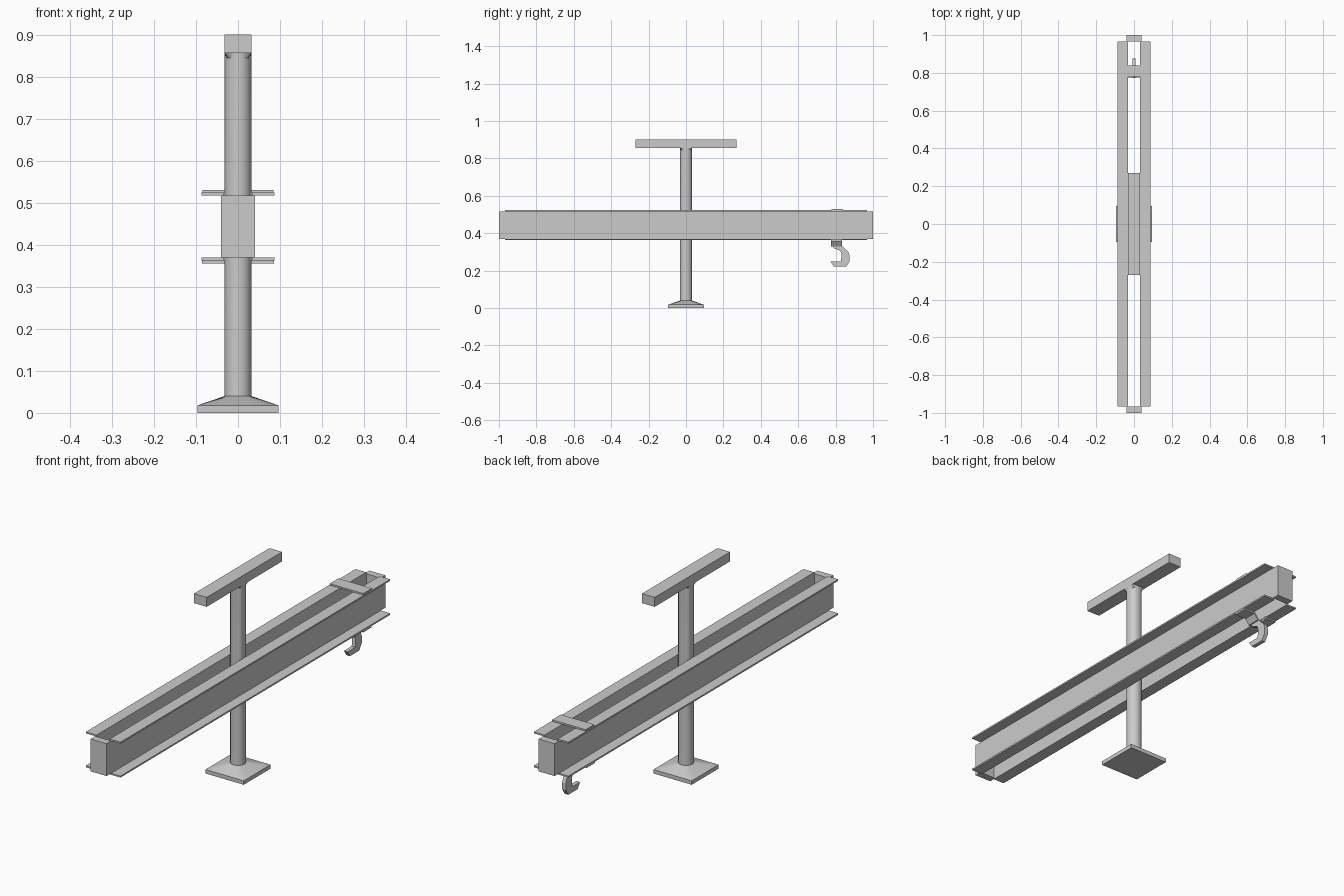
import bpy, bmesh, math
from mathutils import Vector

if "Cube" in bpy.data.objects:
    bpy.data.objects.remove(bpy.data.objects["Cube"])


def finish(name, bm):
    bmesh.ops.recalc_face_normals(bm, faces=bm.faces[:])
    mesh = bpy.data.meshes.new(name)
    bm.to_mesh(mesh)
    bm.free()
    obj = bpy.data.objects.new(name, mesh)
    bpy.context.collection.objects.link(obj)
    return obj


def box(name, lo, hi):
    bm = bmesh.new()
    bmesh.ops.create_cube(bm, size=1)
    for v in bm.verts:
        v.co = [(l + h) / 2 + c * (h - l) for l, h, c in zip(lo, hi, v.co)]
    return finish(name, bm)


def extrude_profile(name, points, direction):
    # closed 3D outline swept along a vector
    bm = bmesh.new()
    face = bm.faces.new([bm.verts.new(p) for p in points])
    res = bmesh.ops.extrude_face_region(bm, geom=[face], use_keep_orig=True)
    bmesh.ops.translate(bm, vec=Vector(direction),
                        verts=[g for g in res["geom"] if isinstance(g, bmesh.types.BMVert)])
    return finish(name, bm)


SIDES = 32


def ring(bm, r, z, square=False):
    verts = []
    for i in range(SIDES):
        a = 2 * math.pi * i / SIDES
        c, s = math.cos(a), math.sin(a)
        k = r / max(abs(c), abs(s)) if square else r
        verts.append(bm.verts.new((c * k, s * k, z)))
    return verts


def loft(name, rings):
    bm = bmesh.new()
    loops = [ring(bm, *r) for r in rings]
    for a, b in zip(loops, loops[1:]):
        for i in range(SIDES):
            j = (i + 1) % SIDES
            bm.faces.new((a[i], a[j], b[j], b[i]))
    bm.faces.new(loops[0])
    bm.faces.new(loops[-1])
    return finish(name, bm)


# square foot, round post flaring back to a square under the handle
post = loft("post_with_foot", [
    (0.096, 0.0, True), (0.096, 0.018, True),
    (0.032, 0.04), (0.032, 0.845), (0.032, 0.857, True)])
bpy.context.view_layer.objects.active = post
post.select_set(True)
bpy.ops.object.shade_smooth_by_angle(angle=math.radians(20))
post.select_set(False)

# top crossbar
box("handle_bar", (-0.032, -0.27, 0.857), (0.032, 0.27, 0.9))

# pair of back-to-back channels forming the long beam
channel = [(0.033, 0.363), (0.087, 0.363), (0.087, 0.370), (0.040, 0.370),
           (0.040, 0.517), (0.087, 0.517), (0.087, 0.524), (0.033, 0.524)]
for side, label in ((1, "right"), (-1, "left")):
    extrude_profile(label + "_channel",
                    [(side * x, -0.967, z) for x, z in channel], (0, 1.934, 0))

# end blocks closing the beam
for side, label in ((-1, "front"), (1, "back")):
    y0, y1 = sorted((side * 0.967, side * 1.0))
    box(label + "_end_block", (-0.040, y0, 0.370), (0.040, y1, 0.517))

# clamp straps over and under the beam
box("top_strap", (-0.084, 0.778, 0.524), (0.084, 0.840, 0.531))
strap = [(-0.086, 0.363), (-0.086, 0.356), (-0.032, 0.356), (-0.014, 0.330),
         (0.014, 0.330), (0.032, 0.356), (0.086, 0.356), (0.086, 0.363),
         (0.028, 0.363), (0.010, 0.337), (-0.010, 0.337), (-0.028, 0.363)]
extrude_profile("bottom_strap", [(x, 0.775, z) for x, z in strap], (0, 0.060, 0))

# hanging hook
hook = [(0.785, 0.332), (0.835, 0.332), (0.868, 0.300), (0.875, 0.280),
        (0.875, 0.250), (0.857, 0.222), (0.790, 0.222), (0.773, 0.248),
        (0.828, 0.248), (0.832, 0.285), (0.825, 0.306), (0.790, 0.320)]
extrude_profile("hook", [(-0.009, y, z) for y, z in hook], (0.018, 0, 0))
